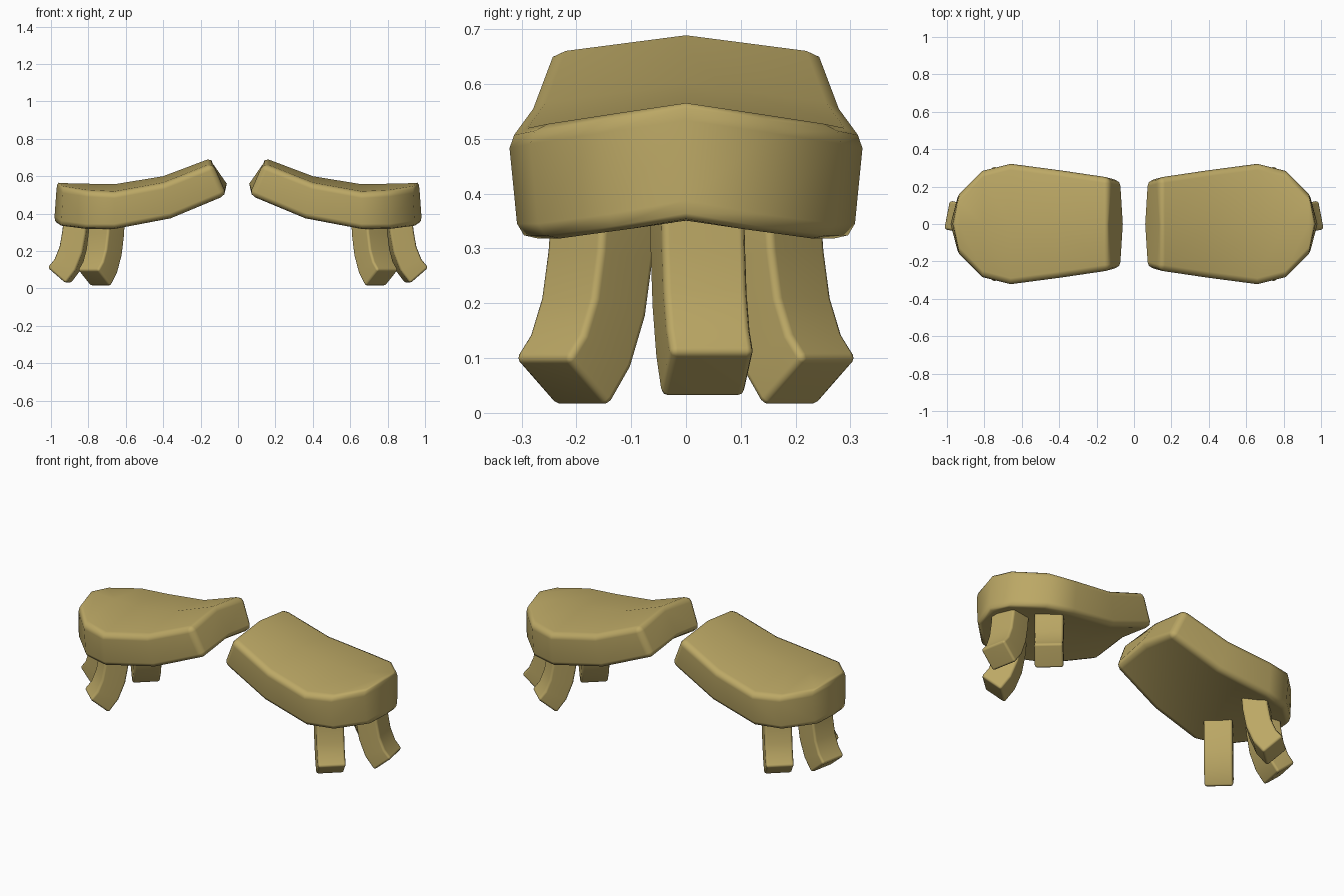
import bpy, bmesh
from math import radians, cos, sin
from mathutils import Vector

if "Cube" in bpy.data.objects:
    bpy.data.objects.remove(bpy.data.objects["Cube"])

mat = bpy.data.materials.new("ochre")
mat.diffuse_color = (0.50, 0.39, 0.13, 1)
mat.use_nodes = True
mat.node_tree.nodes["Principled BSDF"].inputs["Base Color"].default_value = mat.diffuse_color


def finish(name, bm, bevel, limit):
    """Make a smooth, bevelled object mirrored across x = 0."""
    bmesh.ops.recalc_face_normals(bm, faces=bm.faces)
    for f in bm.faces:
        f.smooth = True
    me = bpy.data.meshes.new(name)
    bm.to_mesh(me)
    bm.free()
    me.materials.append(mat)
    ob = bpy.data.objects.new(name, me)
    bpy.context.collection.objects.link(ob)
    b = ob.modifiers.new("Bevel", 'BEVEL')
    b.width, b.segments = bevel, 2
    b.limit_method, b.angle_limit = 'ANGLE', radians(limit)
    ob.modifiers.new("Mirror", 'MIRROR').use_mirror_merge = False
    ob.modifiers.new("Normals", 'WEIGHTED_NORMAL').keep_sharp = True
    return ob


# Foot slab: stations of (top x, top z, bottom x, bottom z, half width)
stations = [(0.135, 0.70, 0.06, 0.495, 0.25),
            (0.40, 0.60, 0.36, 0.37, 0.29),
            (0.66, 0.557, 0.66, 0.313, 0.325),
            (0.81, 0.56, 0.81, 0.313, 0.287),
            (0.935, 0.563, 0.945, 0.33, 0.16)]
bm = bmesh.new()
rings = []
for xt, zt, xb, zb, w in stations:
    drop = 0.13 * w
    top = [bm.verts.new((xt, s * w, zt - drop * abs(s))) for s in (-1, 0, 1)]
    bot = [bm.verts.new((xb, s * (w - 0.02), zb + drop * (1 - abs(s)))) for s in (1, 0, -1)]
    rings.append(top + bot)
for a, b in zip(rings, rings[1:]):
    for i in range(6):
        j = (i + 1) % 6
        bm.faces.new((a[i], a[j], b[j], b[i]))
bm.faces.new(rings[0])
# pointed outer end
r = rings[-1]
tt, tb = bm.verts.new((0.968, 0, 0.566)), bm.verts.new((0.983, 0, 0.355))
for f in ((r[0], r[1], tt), (r[1], r[2], tt), (r[3], r[4], tb), (r[4], r[5], tb),
          (r[2], r[3], tb, tt), (r[5], r[0], tt, tb)):
    bm.faces.new(f)
finish("foot_slab", bm, 0.032, 50)


# Toes: rectangular section swept along an outward curving path
def toe(name, base, angle, width, thick, dz):
    path = [(0, 0.40), (0.008, 0.31), (0.025, 0.215), (0.057, 0.135), (0.103, 0.077)]
    tangents = [(0, -1), (0.12, -1), (0.26, -1), (0.5, -1), (0.85, -1)]
    d = Vector((cos(radians(angle)), sin(radians(angle)), 0))
    side = Vector((-d.y, d.x, 0))
    up = Vector((0, 0, 1))
    bm = bmesh.new()
    rings = []
    for (r, z), t in zip(path, tangents):
        tr, tz = Vector(t).normalized()
        out = d * -tz + up * tr
        c = Vector((*base, z + dz)) + d * r
        rings.append([bm.verts.new(c + out * (u * thick / 2) + side * (v * width / 2))
                      for u, v in ((-1, -1), (1, -1), (1, 1), (-1, 1))])
    for a, b in zip(rings, rings[1:]):
        for i in range(4):
            j = (i + 1) % 4
            bm.faces.new((a[i], a[j], b[j], b[i]))
    bm.faces.new(rings[0])
    bm.faces.new(rings[-1])
    finish(name, bm, 0.013, 50)


toe("outer_toe", (0.855, 0.02), 11, 0.155, 0.13, -0.008)
toe("front_toe", (0.70, -0.15), -48, 0.15, 0.135, -0.022)
toe("back_toe", (0.70, 0.15), 48, 0.15, 0.135, -0.022)
